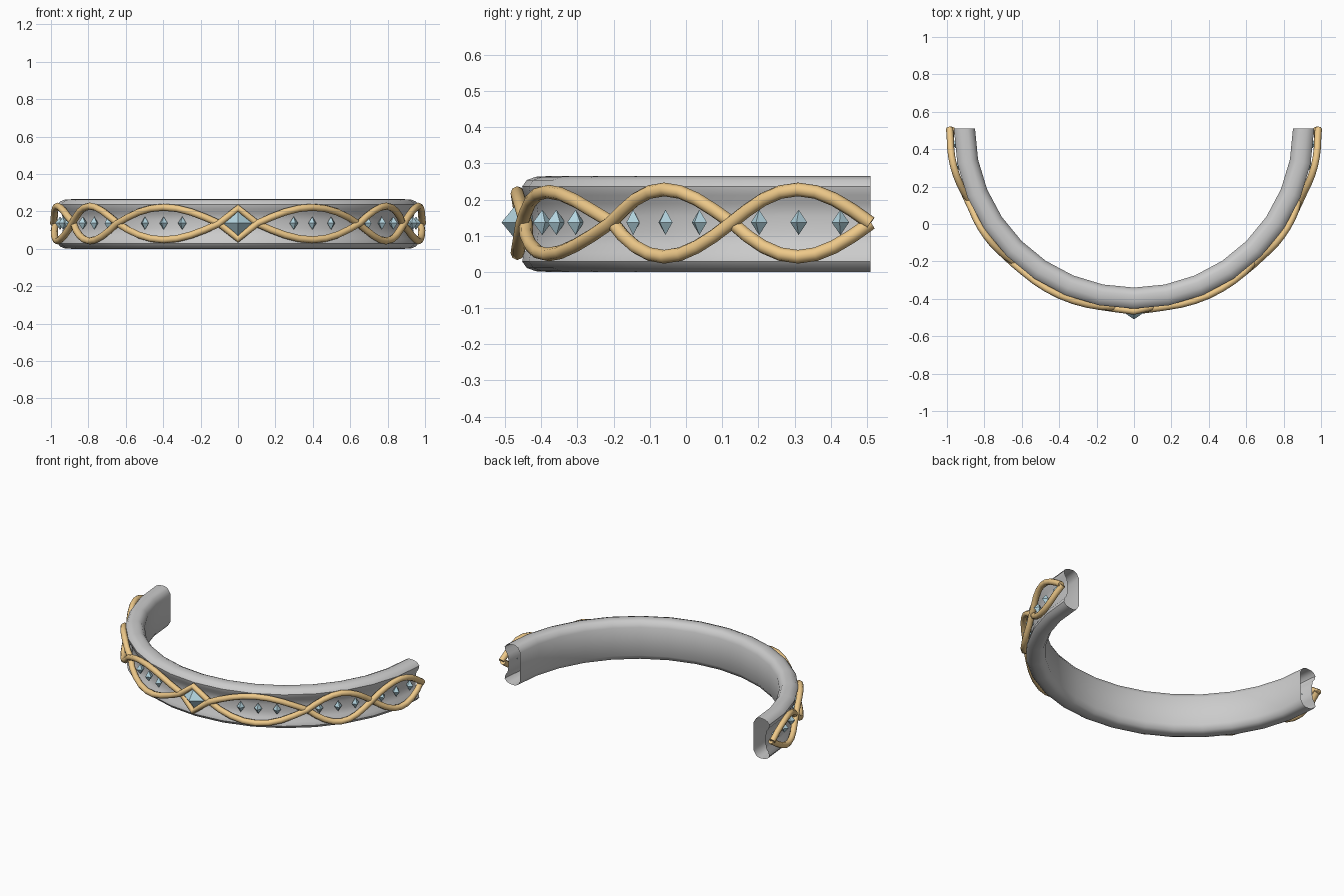
import bpy, bmesh
from math import sin, cos, pi, radians

if "Cube" in bpy.data.objects:
    bpy.data.objects.remove(bpy.data.objects["Cube"])

CY, MID = 0.51, 0.135          # centre of the half ring, mid height


def polar(deg, r, z):
    a = radians(deg)           # 0 = front (-y), positive towards +x
    return (r * sin(a), CY - r * cos(a), z)


def material(name, rgb):
    m = bpy.data.materials.new(name)
    m.diffuse_color = (*rgb, 1)
    m.use_nodes = True
    m.node_tree.nodes["Principled BSDF"].inputs["Base Color"].default_value = m.diffuse_color
    return m


gold = material("gold", (0.85, 0.58, 0.25))
blue = material("pale_blue", (0.45, 0.66, 0.74))


def add_mesh(name, bm, mat=None, smooth=None):
    bmesh.ops.recalc_face_normals(bm, faces=bm.faces[:])
    me = bpy.data.meshes.new(name)
    bm.to_mesh(me)
    bm.free()
    ob = bpy.data.objects.new(name, me)
    bpy.context.collection.objects.link(ob)
    if mat:
        me.materials.append(mat)
    if smooth:
        for p in me.polygons:
            p.use_smooth = True
        me.set_sharp_from_angle(angle=radians(smooth))
    return ob


# Band: upper half of the cross-section (radius, z), mirrored about mid height
half = [(0.85, 0.225), (0.868, 0.255), (0.89, 0.265), (0.925, 0.263),
        (0.95, 0.254), (0.963, 0.236), (0.958, 0.212), (0.942, 0.19),
        (0.936, MID + 0.02)]
profile = half + [(r, 2 * MID - 0.005 - z) for r, z in reversed(half)]
bm = bmesh.new()
rings = [[bm.verts.new(polar(-90 + 180 * i / 16, r, z)) for r, z in profile]
         for i in range(17)]
n = len(profile)
for a, b in zip(rings, rings[1:]):
    for j in range(n):
        bm.faces.new((a[j], a[(j + 1) % n], b[(j + 1) % n], b[j]))
add_mesh("band", bm, smooth=40)

# Interlaced strands: lens-shaped loops between crossing angles
crossings = [-90, -66.5, -42, -6, 6, 42, 66.5, 90]
amps = [0.093, 0.093, 0.087, 0.083, 0.087, 0.093, 0.093]


def strand(name, sign):
    pts = []
    for k, amp in enumerate(amps):
        a, b = crossings[k], crossings[k + 1]
        steps = 2 if k == 3 else 8
        for i in range(steps + (k == 6)):
            t = i / steps
            s = sin(pi * t)
            deg = a + (b - a) * t
            r = 0.963 + 0.013 * s + 0.018 * max(0, (abs(deg) - 66.5) / 23.5)
            side = sign * (-1) ** k
            if s < 0.01:                      # one strand passes over the other
                r += 0.005 * side
            pts.append(polar(deg, r, MID + side * amp * s))
    cu = bpy.data.curves.new(name, 'CURVE')
    cu.dimensions = '3D'
    cu.bevel_depth = 0.019
    cu.bevel_resolution = 2
    cu.use_fill_caps = True
    sp = cu.splines.new('POLY')
    sp.points.add(len(pts) - 1)
    for p, co in zip(sp.points, pts):
        p.co = (*co, 1)
    cu.materials.append(gold)
    ob = bpy.data.objects.new(name, cu)
    bpy.context.collection.objects.link(ob)


strand("strand_a", 1)
strand("strand_b", -1)


# Gems: flat-faced octahedra facing outwards
def gem(name, deg, r, w, h, d):
    a = radians(deg)
    cx, cy, _ = polar(deg, r, 0)
    tx, ty, nx, ny = cos(a), sin(a), sin(a), -cos(a)
    z = MID + 0.002
    bm = bmesh.new()
    girdle = [bm.verts.new((cx + tx * u, cy + ty * u, z + v))
              for u, v in ((w, 0), (0, h), (-w, 0), (0, -h))]
    for s in (d, -d):
        tip = bm.verts.new((cx + nx * s, cy + ny * s, z))
        for i in range(4):
            bm.faces.new((girdle[i], girdle[(i + 1) % 4], tip))
    add_mesh(name, bm, blue)


gem("centre_gem", 0, 0.965, 0.08, 0.067, 0.055)
for side in (-1, 1):
    for deg in (18.2, 24.6, 31.4, 46.6, 53.6, 60.3, 71.2, 78, 85):
        gem("small_gem", side * deg, 0.955, 0.024, 0.035, 0.027)
